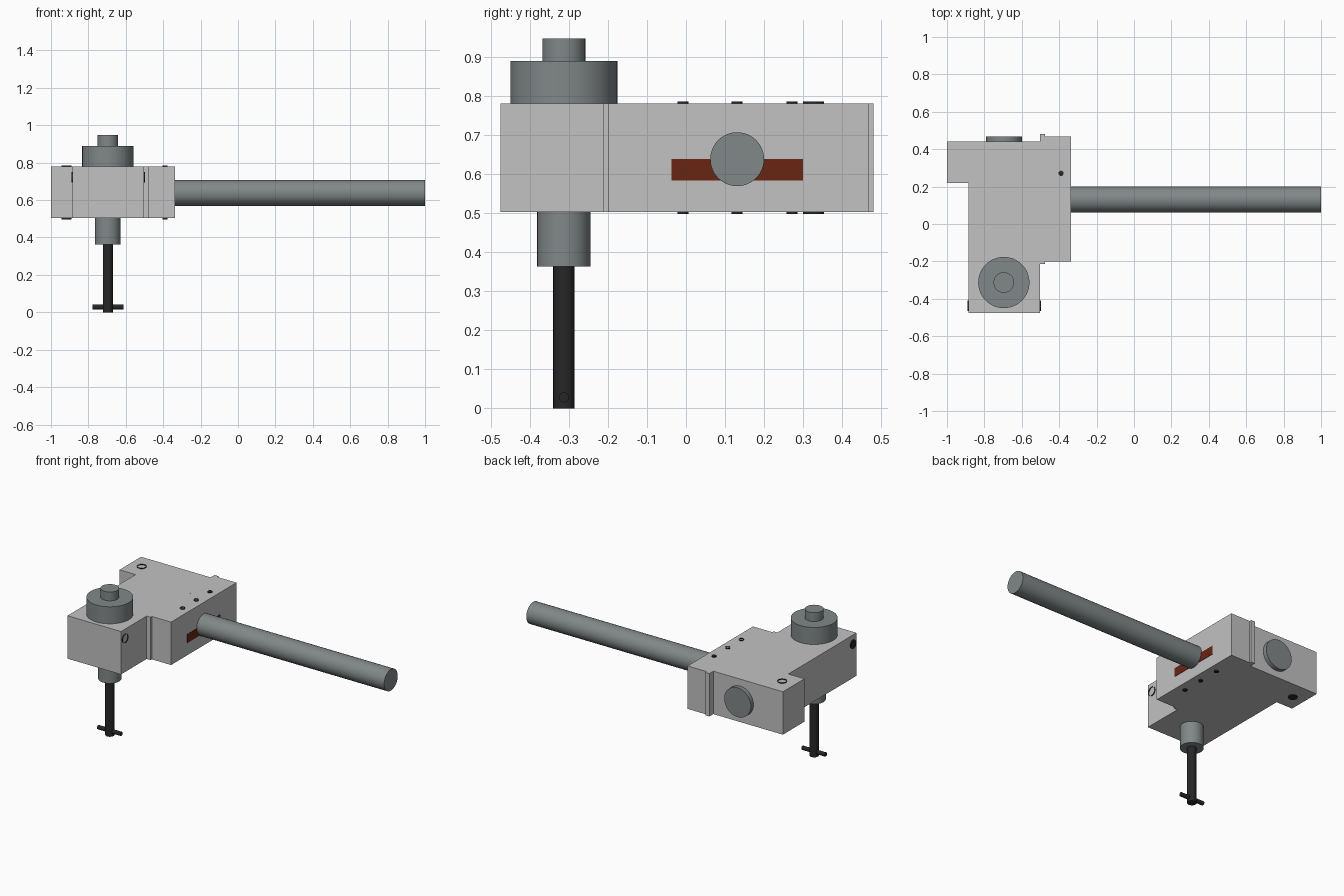
import bpy
import bmesh
import math
from mathutils import Matrix, Vector

if "Cube" in bpy.data.objects:
    bpy.data.objects.remove(bpy.data.objects["Cube"], do_unlink=True)


def material(name, rgb):
    m = bpy.data.materials.new(name)
    m.use_nodes = True
    m.diffuse_color = (*rgb, 1)
    m.node_tree.nodes["Principled BSDF"].inputs["Base Color"].default_value = (*rgb, 1)
    return m


LIGHT = material("light grey", (0.54, 0.54, 0.54))
STEEL = material("steel grey", (0.22, 0.245, 0.245))
BLACK = material("black", (0.02, 0.02, 0.02))
RUST = material("rust red", (0.14, 0.018, 0.006))


def finish(name, bm, mat):
    mesh = bpy.data.meshes.new(name)
    bm.to_mesh(mesh)
    bm.free()
    obj = bpy.data.objects.new(name, mesh)
    bpy.context.collection.objects.link(obj)
    mesh.materials.append(mat)
    return obj


def box(name, lo, hi, mat):
    lo, hi = Vector(lo), Vector(hi)
    bm = bmesh.new()
    bmesh.ops.create_cube(bm, size=1, matrix=Matrix.Translation((lo + hi) / 2)
                          @ Matrix.Diagonal((*(hi - lo), 1)))
    return finish(name, bm, mat)


def rod(name, start, end, radius, mat, sides=48, open_end=False):
    """Cylinder from start to end, optionally without the cap at its end."""
    start, end = Vector(start), Vector(end)
    axis = end - start
    turn = axis.to_track_quat("Z", "Y").to_matrix().to_4x4()
    bm = bmesh.new()
    bmesh.ops.create_cone(bm, cap_ends=True, segments=sides, radius1=radius,
                          radius2=radius, depth=axis.length,
                          matrix=Matrix.Translation((start + end) / 2) @ turn)
    bm.normal_update()
    if open_end:
        caps = [f for f in bm.faces if f.normal.dot(axis.normalized()) > 0.9]
        bmesh.ops.delete(bm, geom=caps, context="FACES_ONLY")
    obj = finish(name, bm, mat)
    bpy.ops.object.select_all(action="DESELECT")
    obj.select_set(True)
    bpy.context.view_layer.objects.active = obj
    bpy.ops.object.shade_smooth_by_angle(angle=math.radians(35))
    return obj


BOTTOM, TOP, MID = 0.503, 0.78, 0.64

# Main housing: one extruded outline
outline = [(-1, 0.44), (-1, 0.22), (-0.885, 0.22), (-0.885, -0.475),
           (-0.503, -0.475), (-0.503, 0.44)]
bm = bmesh.new()
base = bm.faces.new([bm.verts.new((x, y, BOTTOM)) for x, y in outline])
top = bmesh.ops.extrude_face_region(bm, geom=[base])["geom"]
bmesh.ops.translate(bm, vec=(0, 0, TOP - BOTTOM),
                    verts=[g for g in top if isinstance(g, bmesh.types.BMVert)])
bmesh.ops.recalc_face_normals(bm, faces=bm.faces)
finish("housing", bm, LIGHT)

# Gasket plate and handle-side block
box("gasket_plate", (-0.503, -0.213, BOTTOM), (-0.475, 0.48, TOP), LIGHT)
box("side_block", (-0.475, -0.2, BOTTOM), (-0.338, 0.467, TOP), LIGHT)
box("handle_slot", (-0.34, -0.037, 0.583), (-0.336, 0.299, 0.639), RUST)

# Handle and rear cap
rod("handle", (-0.42, 0.131, 0.638), (1, 0.131, 0.638), 0.069, STEEL)
rod("rear_cap", (-0.695, 0.42, MID), (-0.695, 0.467, MID), 0.095, STEEL)

# Vertical spindle stack
SX, SY = -0.696, -0.313
for name, low, high, radius, mat in [
        ("upper_collar", TOP, 0.89, 0.137, STEEL),
        ("top_knob", 0.89, 0.947, 0.055, STEEL),
        ("lower_collar", 0.363, BOTTOM, 0.068, STEEL),
        ("spindle", 0, 0.363, 0.027, BLACK)]:
    rod(name, (SX, SY, low), (SX, SY, high), radius, mat)
rod("cross_pin", (SX - 0.083, SY, 0.028), (SX + 0.083, SY, 0.028), 0.013, BLACK, 24)

# Through pins, standing slightly proud of the housing
for i, y in enumerate((-0.008, 0.131, 0.271)):
    rod(f"small_pin_{i + 1}", (-0.39, y, BOTTOM - 0.006), (-0.39, y, TOP + 0.006),
        0.014, BLACK, 24, open_end=(i < 2))
rod("large_pin", (-0.916, 0.327, BOTTOM - 0.006), (-0.916, 0.327, TOP + 0.006),
    0.027, BLACK, 32, open_end=True)
rod("side_pin", (-0.891, -0.437, 0.722), (-0.497, -0.437, 0.722),
    0.028, BLACK, 32, open_end=True)
